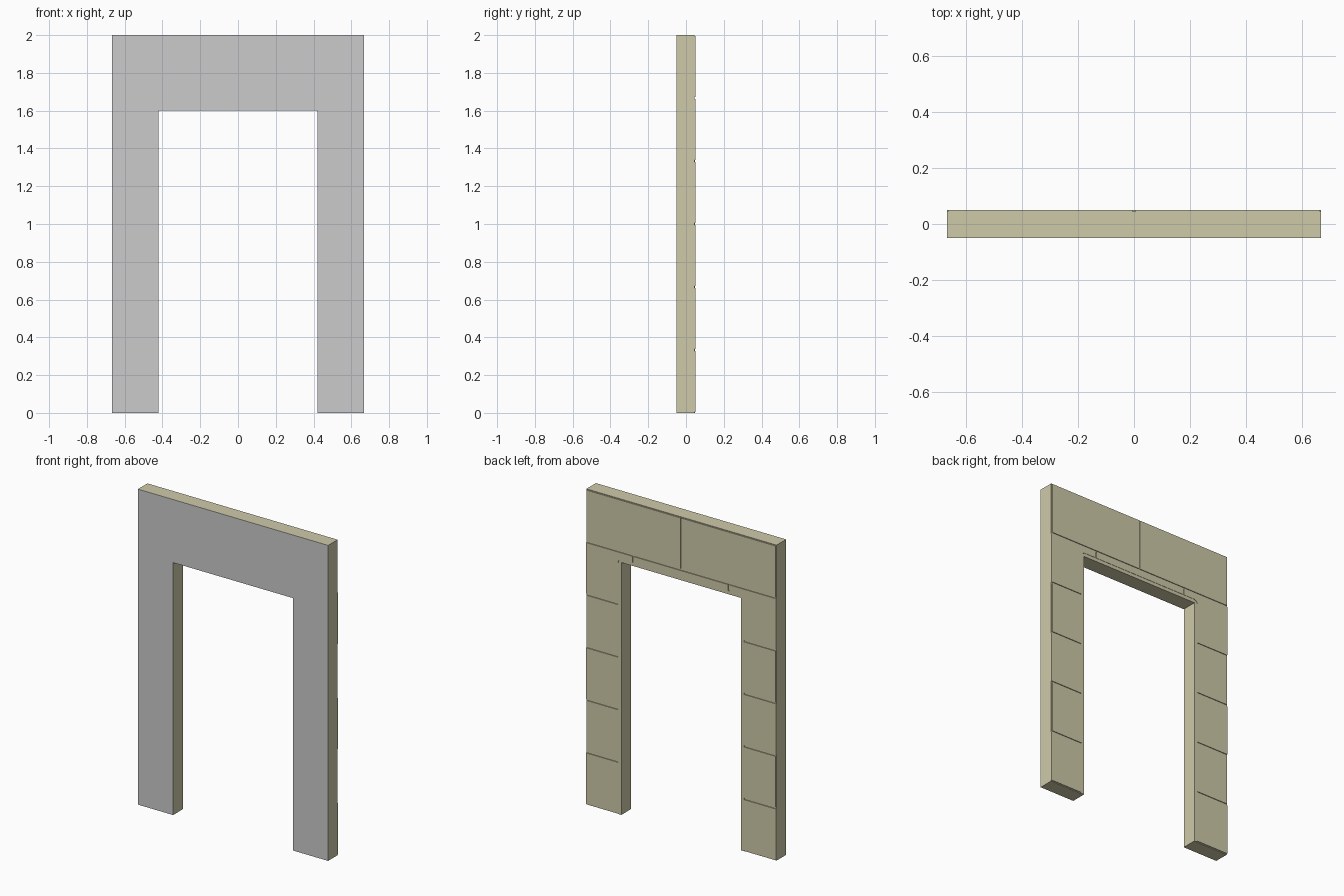
import bpy, bmesh, math

if "Cube" in bpy.data.objects:
    bpy.data.objects.remove(bpy.data.objects["Cube"])

W, H = 0.667, 2.0          # half width, height
OW, OH = 0.42, 1.60        # opening half width, height
Y0, YB, Y1 = -0.05, 0.045, 0.05   # front, joint floor, block face
TRIM = 0.022               # trim width round the opening
G = 0.005                  # half of a joint
ROW = H / 6

stone = bpy.data.materials.new("stone")
stone.diffuse_color = (0.62, 0.59, 0.40, 1)
stone.use_nodes = True
stone.node_tree.nodes["Principled BSDF"].inputs["Base Color"].default_value = stone.diffuse_color


def prism(bm, pts, ya, yb, front=True):
    """Extrude an x/z outline from ya to yb."""
    a = [bm.verts.new((x, ya, z)) for x, z in pts]
    b = [bm.verts.new((x, yb, z)) for x, z in pts]
    n = len(pts)
    for i in range(n):
        j = (i + 1) % n
        bm.faces.new((a[i], a[j], b[j], b[i]))
    if front:
        bm.faces.new(a)
    if yb != ya:
        bm.faces.new(b[::-1])


def finish(name, bm, mat=None):
    bmesh.ops.recalc_face_normals(bm, faces=bm.faces)
    me = bpy.data.meshes.new(name)
    bm.to_mesh(me)
    bm.free()
    ob = bpy.data.objects.new(name, me)
    bpy.context.collection.objects.link(ob)
    if mat:
        me.materials.append(mat)
    return ob


def rect(x0, x1, z0, z1):
    return [(x0, z0), (x1, z0), (x1, z1), (x0, z1)]


def corner(x, z, r, steps=5):
    """Rounded upper corner of the trim, from the jamb to the lintel."""
    return [(x - r + r * math.cos(t), z - r + r * math.sin(t))
            for t in (math.pi / 2 * i / steps for i in range(steps + 1))]


def mirror(pts):
    return [(-x, z) for x, z in reversed(pts)]


# Wall body, open at the front where the plain panel closes it
outline = [(-W, 0), (-OW, 0), (-OW, OH), (OW, OH),
           (OW, 0), (W, 0), (W, H), (-W, H)]
bm = bmesh.new()
prism(bm, outline, Y0, YB, front=False)
finish("wall_body", bm, stone)

# Plain grey front panel
bm = bmesh.new()
bm.faces.new([bm.verts.new((x, Y0, z)) for x, z in outline])
front = finish("front_panel", bm)
if front.data.polygons[0].normal.y > 0:
    front.data.flip_normals()

# Trim around the opening with rounded outer corners
TX, TZ = OW + TRIM, OH + TRIM
arc = corner(TX, TZ, 0.03)
bm = bmesh.new()
prism(bm, [(OW, 0), (TX, 0)] + arc + mirror(arc)
      + [(-TX, 0), (-OW, 0), (-OW, OH), (OW, OH)], YB, Y1 - 0.002)
finish("opening_trim", bm, stone)

# Stone blocks in running bond on the back
bm = bmesh.new()
blocks = []
for r in range(4):
    edge = W - G if r % 2 else W
    blocks.append(rect(TX, edge, r * ROW + G, (r + 1) * ROW - G))
z0, z1, seam = 4 * ROW + G, 5 * ROW - G, W / 2
blocks.append([(TX, z0), (W, z0), (W, z1), (seam + G, z1), (seam + G, TZ)]
              + arc[::-1])
blocks.append(rect(G, W - G, 5 * ROW + G, H - G))
for pts in blocks:
    prism(bm, pts, YB, Y1)
    prism(bm, mirror(pts), YB, Y1)
prism(bm, rect(-seam + G, seam - G, TZ, z1), YB, Y1)
finish("stone_blocks", bm, stone)
